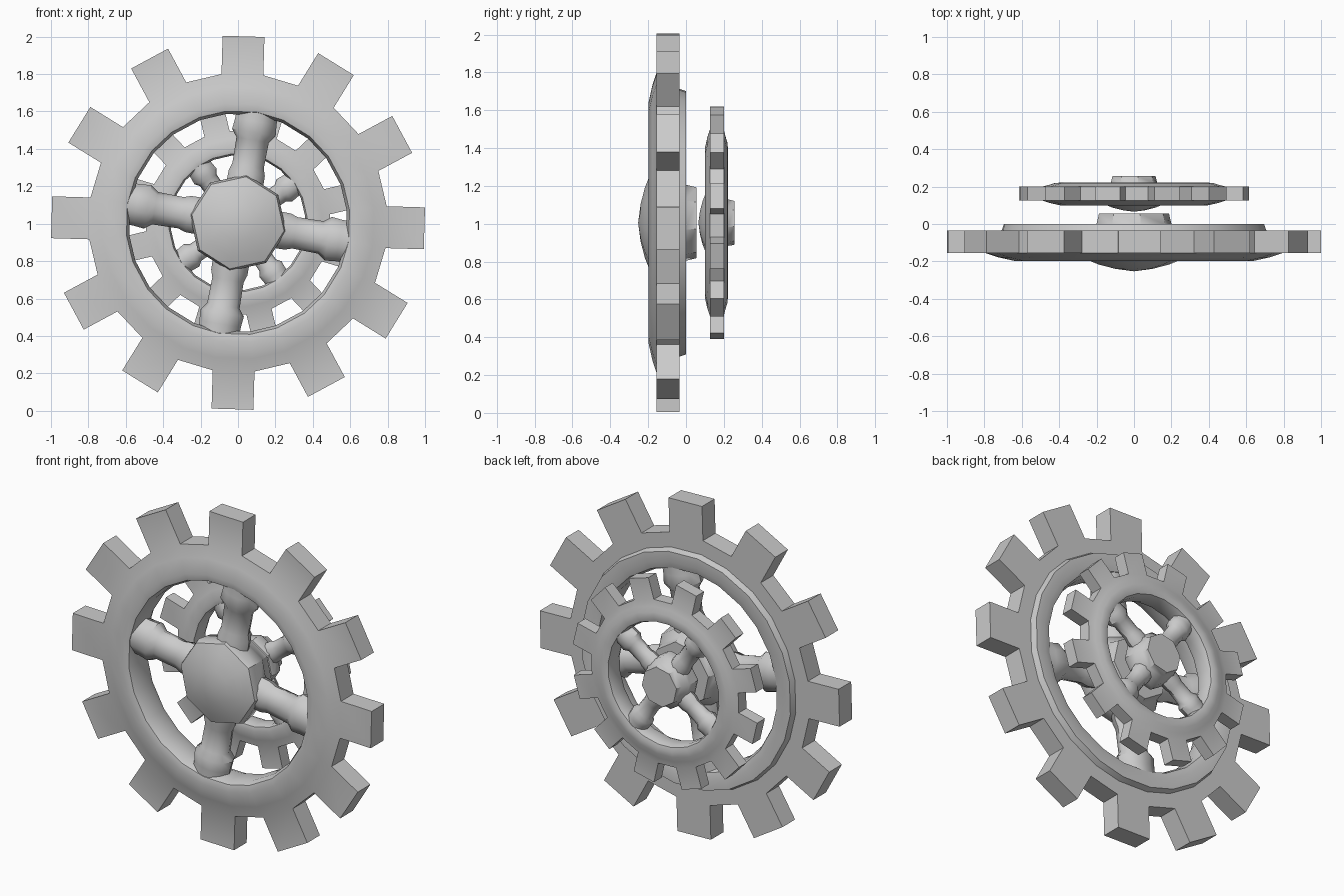
import bpy, bmesh
from math import pi, sin, cos, radians, atan
from mathutils import Matrix, Vector

cube = bpy.data.objects.get("Cube")
if cube:
    bpy.data.objects.remove(cube, do_unlink=True)

mat = bpy.data.materials.new("grey_metal")
mat.use_nodes = True
grey = (0.6, 0.6, 0.6, 1)
mat.diffuse_color = grey
mat.node_tree.nodes["Principled BSDF"].inputs["Base Color"].default_value = grey

CENTRE_Z = 1.005
AXLE_Y = -0.1          # middle plane of the large wheel
TEETH = 12
TOOTH_HALF = 0.113
VALLEY_R = 0.8
TIP_R = 0.997


def finish(bm, name, place, sharp=40):
    """Turn a bmesh into a placed, smooth-shaded object."""
    bmesh.ops.recalc_face_normals(bm, faces=bm.faces)
    bm.transform(place)
    mesh = bpy.data.meshes.new(name)
    bm.to_mesh(mesh)
    bm.free()
    mesh.materials.append(mat)
    obj = bpy.data.objects.new(name, mesh)
    bpy.context.collection.objects.link(obj)
    bpy.ops.object.select_all(action='DESELECT')
    obj.select_set(True)
    bpy.context.view_layer.objects.active = obj
    bpy.ops.object.shade_smooth_by_angle(angle=radians(sharp))
    return obj


def bridge(bm, a, b):
    n = len(a)
    return [bm.faces.new((a[i], a[(i + 1) % n], b[(i + 1) % n], b[i])) for i in range(n)]


def toothed_rim(name, place, back):
    """Revolve a closed rim section, then pull every second outer face into a tooth."""
    bm = bmesh.new()
    section = [(VALLEY_R, -0.155), (0.73, -0.178), (0.64, -0.198), (0.6, -0.188),
               (0.585, -0.15), (0.585, -0.05)] + back + [(VALLEY_R, -0.035)]
    half = atan(TOOTH_HALF / VALLEY_R)
    loops = []
    for k in range(TEETH):
        for side in (-half, half):
            a = k * 2 * pi / TEETH + side
            loops.append([bm.verts.new((r * cos(a), y - AXLE_Y, r * sin(a))) for r, y in section])
    for i, loop in enumerate(loops):
        faces = bridge(bm, loop, loops[(i + 1) % len(loops)])
        if i % 2 == 0:
            outer = faces[-1]
            a = (i // 2) * 2 * pi / TEETH
            axis = Vector((cos(a), 0, sin(a)))
            tip = bmesh.ops.extrude_discrete_faces(bm, faces=[outer])["faces"][0]
            base = [v for v in outer.verts] if outer.is_valid else []
            for v in tip.verts:
                v.co += axis * (TIP_R - v.co.dot(axis))
    finish(bm, name, place)


def hub(name, place):
    """Eight-sided hub with a shallow domed front and a flat back."""
    bm = bmesh.new()
    profile = [(0.1, -0.24), (0.19, -0.217), (0.25, -0.193), (0.262, -0.16),
               (0.25, -0.06), (0.205, -0.005), (0.19, 0.055)]
    rings = [[bm.verts.new((r * cos(k * pi / 4), y - AXLE_Y, r * sin(k * pi / 4)))
              for k in range(8)] for r, y in profile]
    for a, b in zip(rings, rings[1:]):
        bridge(bm, a, b)
    nose = bm.verts.new((0, -0.253 - AXLE_Y, 0))
    for k in range(8):
        bm.faces.new((nose, rings[0][k], rings[0][(k + 1) % 8]))
    bm.faces.new(rings[-1])
    finish(bm, name, place)


def spoke(name, place):
    """Round spoke along x, flared at the hub and collared at the rim."""
    bm = bmesh.new()
    profile = [(0.15, 0.1), (0.27, 0.098), (0.31, 0.085), (0.45, 0.088),
               (0.49, 0.118), (0.55, 0.112), (0.62, 0.112)]
    sides = 10
    rings = [[bm.verts.new((x, 0.8 * w * sin(k * 2 * pi / sides), w * cos(k * 2 * pi / sides)))
              for k in range(sides)] for x, w in profile]
    for a, b in zip(rings, rings[1:]):
        bridge(bm, a, b)
    bm.faces.new(rings[0])
    bm.faces.new(rings[-1])
    finish(bm, name, place)


def turn(degrees):
    """Counter-clockwise rotation as seen from the front."""
    return Matrix.Rotation(-radians(degrees), 4, 'Y')


def wheel(prefix, y, size, angle, back):
    place = Matrix.Translation((0, y, CENTRE_Z)) @ Matrix.Scale(size, 4)
    toothed_rim(prefix + "_rim", place @ turn(angle + 8.3), back)
    hub(prefix + "_hub", place @ turn(angle))
    for k in range(4):
        spoke(f"{prefix}_spoke_{k + 1}", place @ turn(angle + 90 * k))


# Large front wheel has a raised lip on its back, the small one tapers
wheel("large_wheel", AXLE_Y, 1.0, -10, [(0.6, -0.012), (0.64, 0.0), (0.7, 0.0), (0.712, -0.035)])
wheel("small_wheel", 0.16, 0.617, 35, [(0.6, -0.012), (0.64, 0.0), (0.69, -0.005), (0.74, -0.02)])
